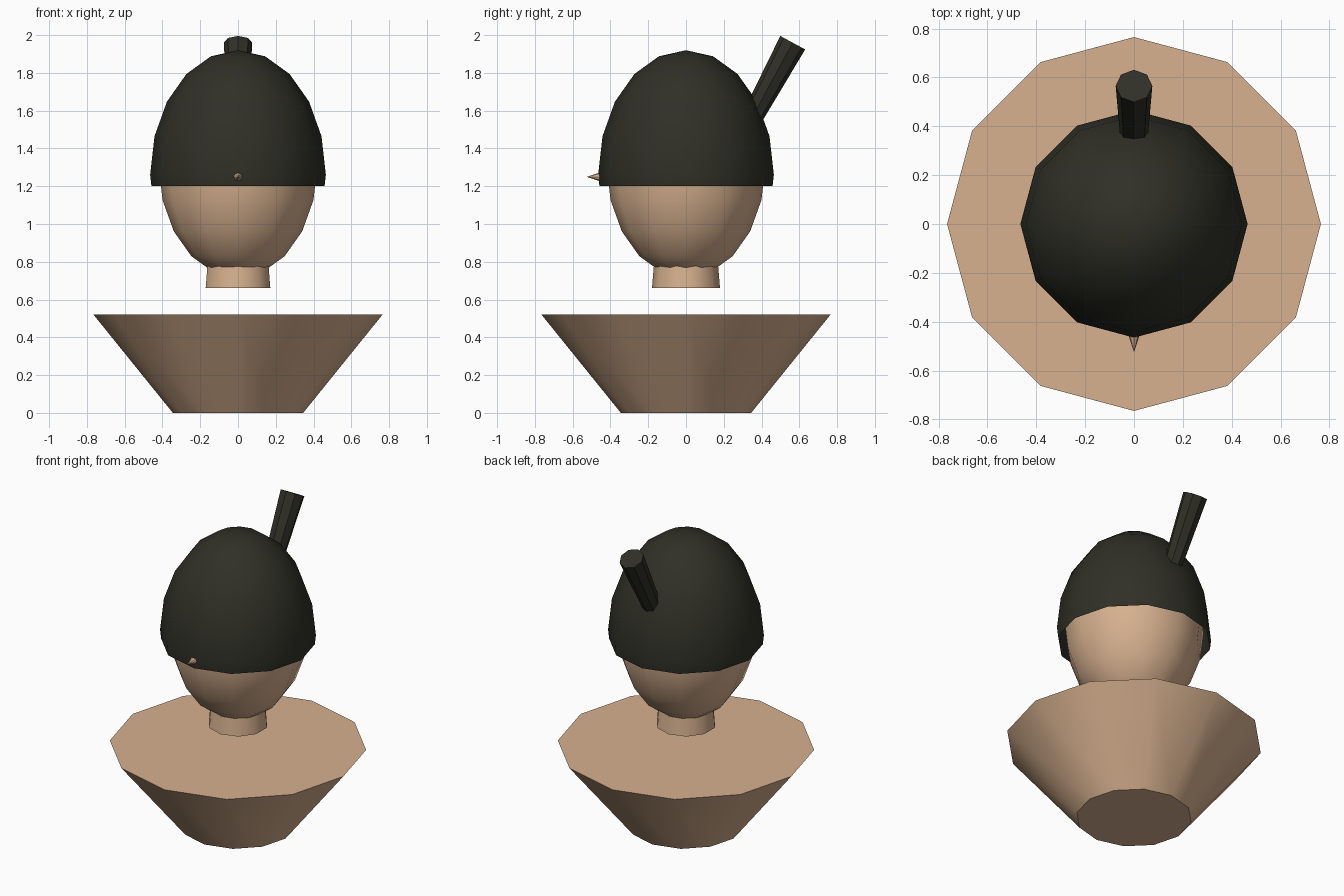
import bpy, bmesh, math
from mathutils import Matrix

if "Cube" in bpy.data.objects:
    bpy.data.objects.remove(bpy.data.objects["Cube"])


def material(name, rgb):
    m = bpy.data.materials.new(name)
    m.diffuse_color = (*rgb, 1)
    m.use_nodes = True
    m.node_tree.nodes["Principled BSDF"].inputs["Base Color"].default_value = m.diffuse_color
    return m


SKIN = material("skin", (0.68, 0.44, 0.275))
DARK = material("dark_hair", (0.029, 0.029, 0.020))


def finish(bm, name, mat):
    bmesh.ops.recalc_face_normals(bm, faces=bm.faces)
    me = bpy.data.meshes.new(name)
    bm.to_mesh(me)
    bm.free()
    me.materials.append(mat)
    ob = bpy.data.objects.new(name, me)
    bpy.context.collection.objects.link(ob)
    bpy.ops.object.select_all(action='DESELECT')
    bpy.context.view_layer.objects.active = ob
    ob.select_set(True)
    bpy.ops.object.shade_smooth_by_angle(angle=math.radians(40))
    return ob


def cone(name, mat, sides, r1, r2, depth, base, tilt=0):
    """Frustum growing from its base centre, tilted about X (degrees)."""
    bm = bmesh.new()
    bmesh.ops.create_cone(bm, cap_ends=True, segments=sides,
                          radius1=r1, radius2=r2, depth=depth)
    m = (Matrix.Translation(base) @ Matrix.Rotation(math.radians(tilt), 4, 'X')
         @ Matrix.Translation((0, 0, depth / 2)))
    bmesh.ops.transform(bm, matrix=m, verts=bm.verts)
    return finish(bm, name, mat)


def egg(name, mat, radius, half_height, z, cut=None):
    """Stretched sphere, optionally cut open below a height."""
    bm = bmesh.new()
    bmesh.ops.create_uvsphere(bm, u_segments=12, v_segments=10, radius=1)
    m = Matrix.Translation((0, 0, z)) @ Matrix.Diagonal((radius, radius, half_height, 1))
    bmesh.ops.transform(bm, matrix=m, verts=bm.verts)
    if cut is not None:
        bmesh.ops.bisect_plane(bm, geom=bm.verts[:] + bm.edges[:] + bm.faces[:],
                               plane_co=(0, 0, cut), plane_no=(0, 0, 1),
                               clear_inner=True)
    return finish(bm, name, mat)


# Chest and neck
cone("chest", SKIN, 12, 0.345, 0.765, 0.52, (0, 0, 0))
cone("neck", SKIN, 10, 0.18, 0.165, 0.18, (0, 0, 0.66))

# Head with open hair cap over it
egg("head", SKIN, 0.42, 0.594, 1.31)
egg("hair_cap", DARK, 0.465, 0.66, 1.26, cut=1.2)

# Nose poking out through the front of the cap
cone("nose", SKIN, 8, 0.042, 0.0, 0.125, (0, -0.40, 1.25), 90)

# Hair tail leaning backwards
cone("hair_tail", DARK, 8, 0.055, 0.075, 0.48, (0, 0.336, 1.538), -28.5)
